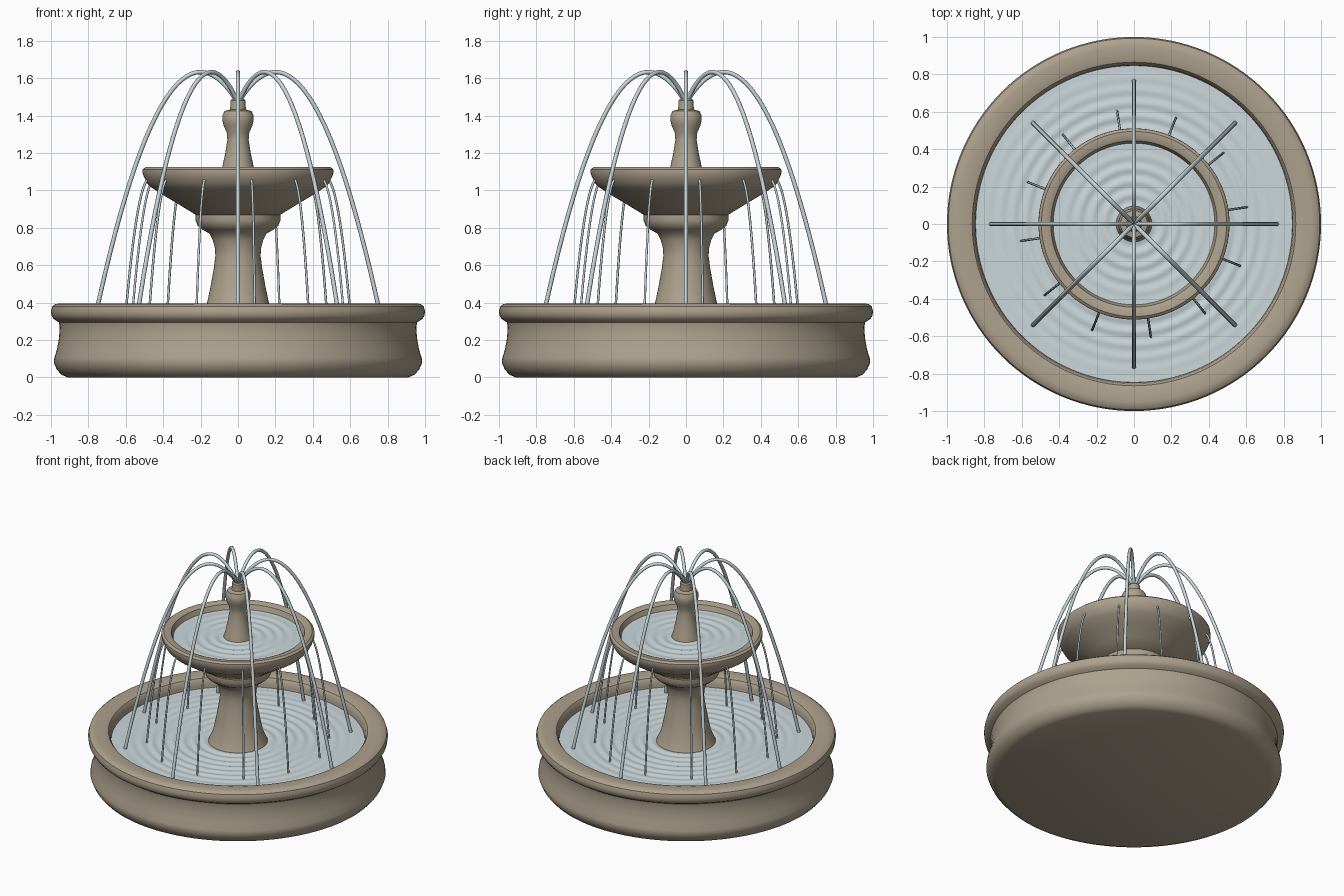
import bpy, bmesh, math

if "Cube" in bpy.data.objects:
    bpy.data.objects.remove(bpy.data.objects["Cube"])


def material(name, rgb):
    m = bpy.data.materials.new(name)
    m.diffuse_color = (*rgb, 1)
    m.use_nodes = True
    m.node_tree.nodes["Principled BSDF"].inputs["Base Color"].default_value = m.diffuse_color
    return m


STONE = material("warm_stone", (0.42, 0.36, 0.27))
WATER = material("pale_water", (0.60, 0.68, 0.70))
JET = material("jet_water", (0.57, 0.67, 0.70))


def finish(obj, mat, angle=35):
    obj.data.materials.append(mat)
    bpy.context.view_layer.objects.active = obj
    obj.select_set(True)
    bpy.ops.object.shade_smooth_by_angle(angle=math.radians(angle))
    obj.select_set(False)
    return obj


def lathe(name, profile, mat, seg=96, angle=35):
    """Revolve an (r, z) profile round z; r = 0 makes a pole."""
    bm = bmesh.new()
    rings = []
    for r, z in profile:
        n = 1 if r == 0 else seg
        rings.append([bm.verts.new((r * math.cos(math.tau * i / seg),
                                    r * math.sin(math.tau * i / seg), z)) for i in range(n)])
    for a, b in zip(rings, rings[1:]):
        for i in range(seg):
            j = (i + 1) % seg
            quad = [a[i % len(a)], a[j % len(a)], b[j % len(b)], b[i % len(b)]]
            bm.faces.new(list(dict.fromkeys(quad)))
    bmesh.ops.recalc_face_normals(bm, faces=bm.faces)
    me = bpy.data.meshes.new(name)
    bm.to_mesh(me)
    bm.free()
    obj = bpy.data.objects.new(name, me)
    bpy.context.collection.objects.link(obj)
    return finish(obj, mat, angle)


def ripples(name, r0, r1, z, wave, amp):
    """Water sheet with concentric waves."""
    n = int((r1 - r0) / wave * 8)
    pts = [(r0 + (r1 - r0) * i / n) for i in range(n + 1)]
    prof = [(r, z + amp * math.sin(math.tau * r / wave) * min(1, (r1 - r) / (0.3 * r1)))
            for r in pts]
    lathe(name, prof[::-1], WATER, 96, 60)


def stream(name, pts, radius, angle):
    """Round water tube along (r, z) points, turned to the given angle."""
    bm = bmesh.new()
    rings = []
    for k, (r, z) in enumerate(pts):
        r0, z0 = pts[max(k - 1, 0)]
        r1, z1 = pts[min(k + 1, len(pts) - 1)]
        d = math.hypot(r1 - r0, z1 - z0)
        nr, nz = -(z1 - z0) / d, (r1 - r0) / d
        ring = []
        for i in range(8):
            a = math.tau * i / 8
            u, v = radius * math.cos(a), radius * math.sin(a)
            x, y = r + nr * u, v
            ring.append(bm.verts.new((x * math.cos(angle) - y * math.sin(angle),
                                      x * math.sin(angle) + y * math.cos(angle), z + nz * u)))
        rings.append(ring)
    for a, b in zip(rings, rings[1:]):
        for i in range(8):
            bm.faces.new((a[i], a[(i + 1) % 8], b[(i + 1) % 8], b[i]))
    bm.faces.new(rings[0])
    bm.faces.new(rings[-1])
    bmesh.ops.recalc_face_normals(bm, faces=bm.faces)
    me = bpy.data.meshes.new(name)
    bm.to_mesh(me)
    bm.free()
    obj = bpy.data.objects.new(name, me)
    bpy.context.collection.objects.link(obj)
    finish(obj, JET, 60)


# Lower basin with moulded foot and rim
lathe("lower_basin", [
    (0, 0), (0.91, 0), (0.945, 0.015), (0.97, 0.045), (0.985, 0.08), (0.982, 0.105),
    (0.968, 0.15), (0.957, 0.21), (0.953, 0.27), (0.958, 0.295), (0.985, 0.312),
    (0.997, 0.33), (1.0, 0.355), (0.993, 0.38), (0.975, 0.393), (0.95, 0.396),
    (0.89, 0.394), (0.865, 0.387), (0.853, 0.37), (0.848, 0.34), (0.84, 0.22), (0, 0.22)],
    STONE, 128)

# Pedestal column and its capital
lathe("pedestal", [
    (0, 0.22), (0.205, 0.22), (0.205, 0.30), (0.195, 0.325), (0.167, 0.39), (0.148, 0.48),
    (0.130, 0.58), (0.121, 0.65), (0.123, 0.69), (0.135, 0.735), (0.153, 0.77), (0.19, 0.79),
    (0.215, 0.81), (0.227, 0.84), (0.227, 0.868), (0, 0.868)], STONE, 64)

# Upper bowl
lathe("upper_bowl", [
    (0, 0.865), (0.218, 0.865), (0.30, 0.915), (0.40, 0.975), (0.462, 1.015), (0.487, 1.04),
    (0.502, 1.07), (0.511, 1.095), (0.51, 1.112), (0.495, 1.124), (0.465, 1.124),
    (0.445, 1.115), (0.436, 1.09), (0.41, 1.03), (0, 1.03)], STONE, 96)

# Spout column with nozzle
lathe("spout_column", [
    (0, 1.03), (0.10, 1.03), (0.098, 1.075), (0.085, 1.12), (0.068, 1.20), (0.057, 1.27),
    (0.059, 1.305), (0.076, 1.345), (0.084, 1.375), (0.083, 1.40), (0.072, 1.425),
    (0.042, 1.432), (0.040, 1.48), (0.033, 1.488), (0, 1.488)], STONE, 48)

# Rippled water in both bowls
ripples("lower_water", 0.15, 0.848, 0.32, 0.07, 0.0035)
ripples("upper_water", 0.06, 0.436, 1.08, 0.07, 0.0035)

# Eight arching jets from the nozzle
arc = [(0.765 * i / 28, 1.633 - 4.13 * (0.765 * i / 28 - 0.2) ** 2) for i in range(29)]
for k in range(8):
    stream(f"arching_jet_{k + 1}", arc, 0.0115, math.tau * k / 8)

# Twelve thin streams spilling from the upper bowl
fall = [(0.487 + 0.123 * i / 14, 1.06 - 0.10 * i / 14 - 0.65 * (i / 14) ** 2) for i in range(15)]
for k in range(12):
    stream(f"spill_stream_{k + 1}", fall, 0.0065, math.radians(8.5 + 30 * k))
